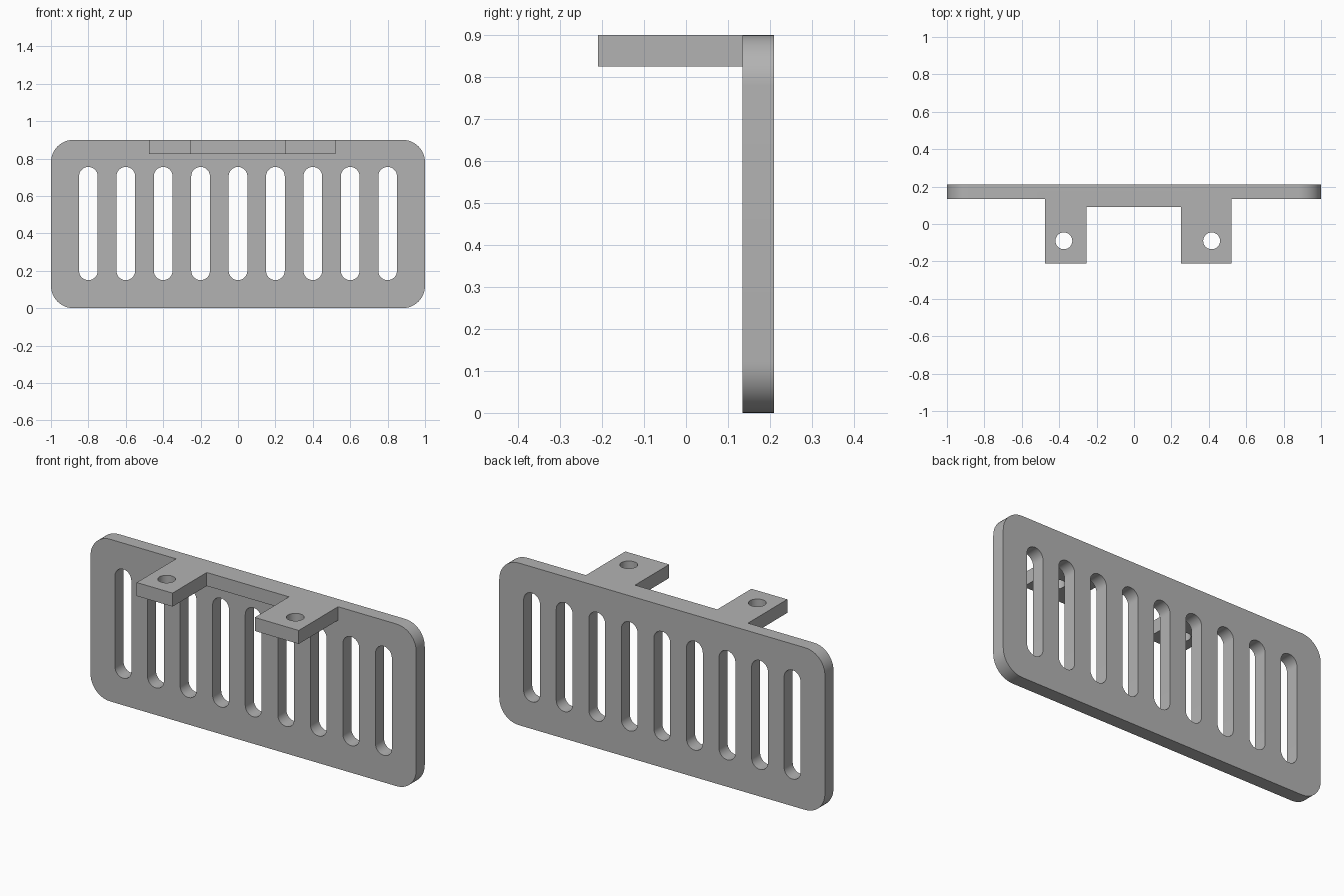
import bpy
from math import sin, cos, pi, radians

cube = bpy.data.objects.get("Cube")
if cube:
    bpy.data.objects.remove(cube, do_unlink=True)

GREY = (0.45, 0.45, 0.45, 1)
grey = bpy.data.materials.new("plain grey")
grey.use_nodes = True
grey.diffuse_color = GREY
grey.node_tree.nodes["Principled BSDF"].inputs["Base Color"].default_value = GREY


def rounded_rect(cx, cy, w, h, r, steps=12):
    """Outline of a rectangle with round corners; also makes slots and circles."""
    pts = []
    for i, (sx, sy) in enumerate([(1, 1), (-1, 1), (-1, -1), (1, -1)]):
        for k in range(steps + 1):
            a = (i + k / steps) * pi / 2
            p = (cx + sx * (w / 2 - r) + r * cos(a), cy + sy * (h / 2 - r) + r * sin(a))
            if not pts or abs(p[0] - pts[-1][0]) + abs(p[1] - pts[-1][1]) > 1e-5:
                pts.append(p)
    if abs(pts[0][0] - pts[-1][0]) + abs(pts[0][1] - pts[-1][1]) < 1e-5:
        pts.pop()
    return pts


def sheet(name, outlines, thickness, location, tilt=0):
    """Filled outline with holes, extruded to a solid mesh."""
    curve = bpy.data.curves.new(name, "CURVE")
    curve.dimensions = "2D"
    curve.fill_mode = "BOTH"
    curve.extrude = thickness / 2
    for outline in outlines:
        spline = curve.splines.new("POLY")
        spline.points.add(len(outline) - 1)
        for point, (x, y) in zip(spline.points, outline):
            point.co = (x, y, 0, 1)
        spline.use_cyclic_u = True
    obj = bpy.data.objects.new(name, curve)
    bpy.context.collection.objects.link(obj)
    obj.location = location
    obj.rotation_euler.x = tilt
    bpy.ops.object.select_all(action="DESELECT")
    obj.select_set(True)
    bpy.context.view_layer.objects.active = obj
    bpy.ops.object.convert(target="MESH")
    obj = bpy.context.object
    obj.name = name
    bpy.ops.object.transform_apply(location=True, rotation=True, scale=True)
    # Weld the caps to the walls
    bpy.ops.object.mode_set(mode="EDIT")
    bpy.ops.mesh.select_all(action="SELECT")
    bpy.ops.mesh.remove_doubles(threshold=0.0001)
    bpy.ops.mesh.normals_make_consistent(inside=False)
    bpy.ops.object.mode_set(mode="OBJECT")
    obj.data.materials.clear()
    obj.data.materials.append(grey)
    return obj


# Mounting bracket: two drilled tabs joined by a strip, running into the plate
tabs = [(-0.475, 0.17), (-0.475, -0.21), (-0.255, -0.21), (-0.255, 0.09),
        (0.25, 0.09), (0.25, -0.21), (0.52, -0.21), (0.52, 0.17)]
holes = [rounded_rect(x, -0.09, 0.09, 0.09, 0.045) for x in (-0.375, 0.415)]
bracket = sheet("mounting_bracket", [tabs] + holes, 0.075, (0, 0, 0.8625))

# Upright plate with a row of nine slots
slots = [rounded_rect(0.2 * i, 0.4525, 0.1, 0.605, 0.05) for i in range(-4, 5)]
outer = rounded_rect(0, 0.45, 2, 0.9, 0.12)
plate = sheet("slotted_plate", [outer] + slots, 0.075, (0, 0.1725, 0), pi / 2)

# Merge the bracket into the plate
union = plate.modifiers.new("join bracket", "BOOLEAN")
union.operation = "UNION"
union.solver = "EXACT"
union.object = bracket
bpy.ops.object.modifier_apply(modifier=union.name)
bpy.data.objects.remove(bracket, do_unlink=True)
bpy.ops.object.shade_smooth_by_angle(angle=radians(30))
